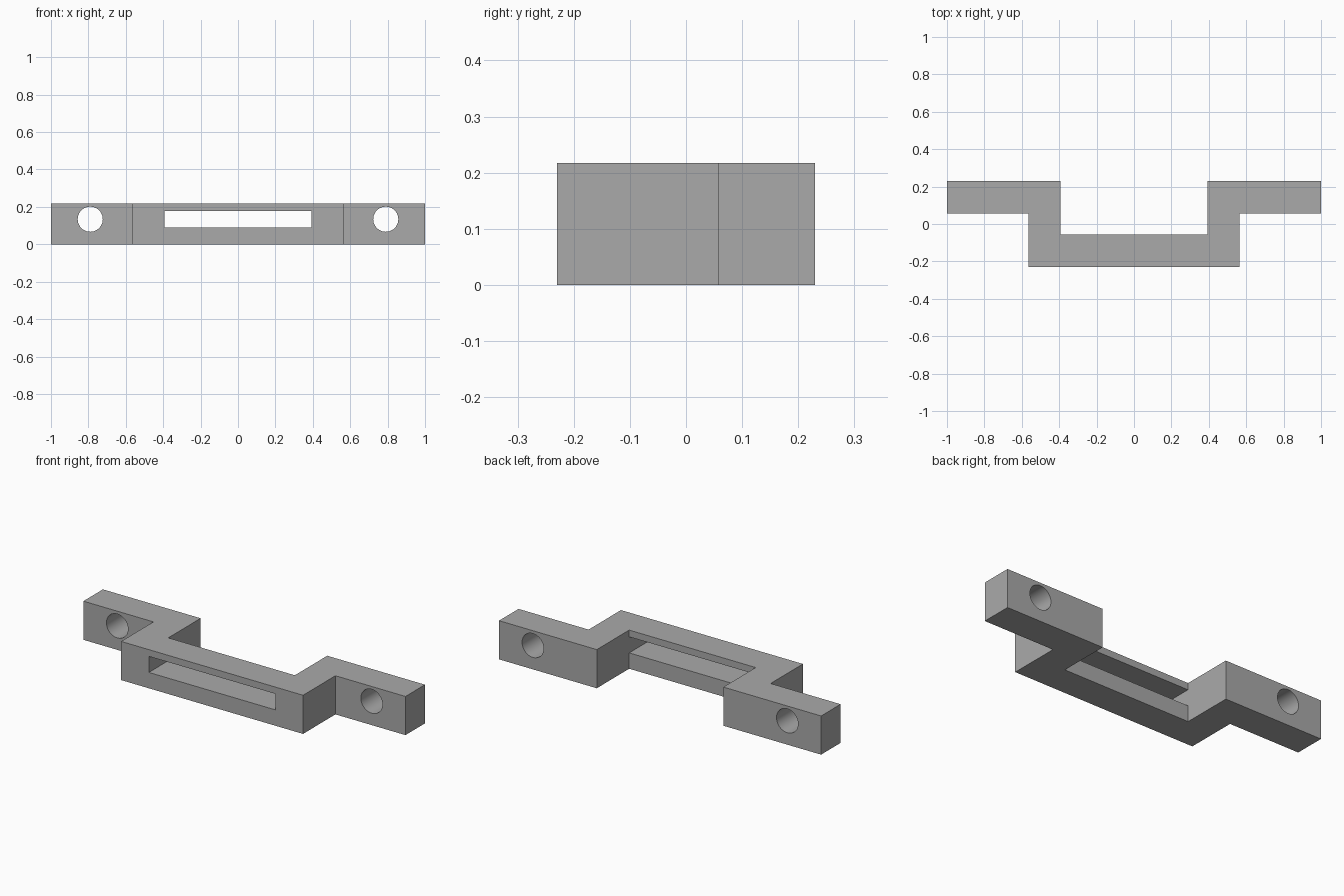
import bpy
import bmesh
import math

if "Cube" in bpy.data.objects:
    bpy.data.objects.remove(bpy.data.objects["Cube"], do_unlink=True)

HEIGHT = 0.217
DEPTH = 0.23       # half of the overall depth
STEP = 0.057       # inner edge of front bar and rear tabs
OUTER, INNER = 0.565, 0.393
HOLE_X, HOLE_Z, HOLE_R = 0.79, 0.134, 0.067

grey = bpy.data.materials.new("plain grey")
grey.use_nodes = True
colour = (0.4, 0.4, 0.4, 1)
grey.diffuse_color = colour
grey.node_tree.nodes["Principled BSDF"].inputs["Base Color"].default_value = colour

# Bracket: stepped outline, mirrored and extruded upward
half = [(INNER, -STEP), (INNER, DEPTH), (1, DEPTH),
        (1, STEP), (OUTER, STEP), (OUTER, -DEPTH)]
outline = half + [(-x, y) for x, y in reversed(half)]
bm = bmesh.new()
base = bm.faces.new([bm.verts.new((x, y, 0)) for x, y in outline])
top = bmesh.ops.extrude_face_region(bm, geom=[base])["geom"]
bmesh.ops.translate(bm, vec=(0, 0, HEIGHT),
                    verts=[v for v in top if isinstance(v, bmesh.types.BMVert)])
bmesh.ops.recalc_face_normals(bm, faces=bm.faces[:])
mesh = bpy.data.meshes.new("bracket")
bm.to_mesh(mesh)
bm.free()
bracket = bpy.data.objects.new("bracket", mesh)
bpy.context.collection.objects.link(bracket)
mesh.materials.append(grey)


def cut(cutter, name):
    """Subtract a hidden cutter from the bracket."""
    cutter.name = name
    cutter.data.materials.append(grey)
    cutter.hide_render = True
    cutter.hide_set(True)
    mod = bracket.modifiers.new(name, "BOOLEAN")
    mod.operation = "DIFFERENCE"
    mod.solver = "EXACT"
    mod.object = cutter


# Long slot through the front bar
bpy.ops.mesh.primitive_cube_add(size=1, location=(0, -0.15, HOLE_Z))
slot = bpy.context.object
slot.scale = (2 * INNER - 0.001, 0.3, 0.09)
cut(slot, "slot_cutter")

# Round screw hole through each rear tab
for side, x in (("left", HOLE_X), ("right", -HOLE_X)):
    bpy.ops.mesh.primitive_cylinder_add(
        vertices=64, radius=HOLE_R, depth=0.4,
        location=(x, 0.15, HOLE_Z), rotation=(math.pi / 2, 0, 0))
    cut(bpy.context.object, side + "_hole_cutter")

# Apply the cuts, discard cutters, smooth only the hole walls
bpy.context.view_layer.update()
final = bpy.data.meshes.new_from_object(
    bracket.evaluated_get(bpy.context.evaluated_depsgraph_get()))
cutters = [m.object for m in bracket.modifiers]
bracket.modifiers.clear()
bracket.data = final
for cutter in cutters:
    bpy.data.objects.remove(cutter, do_unlink=True)
final.materials.clear()
final.materials.append(grey)
for face in final.polygons:
    face.material_index = 0

bpy.ops.object.select_all(action="DESELECT")
bracket.select_set(True)
bpy.context.view_layer.objects.active = bracket
bpy.ops.object.shade_smooth_by_angle(angle=math.radians(30))
